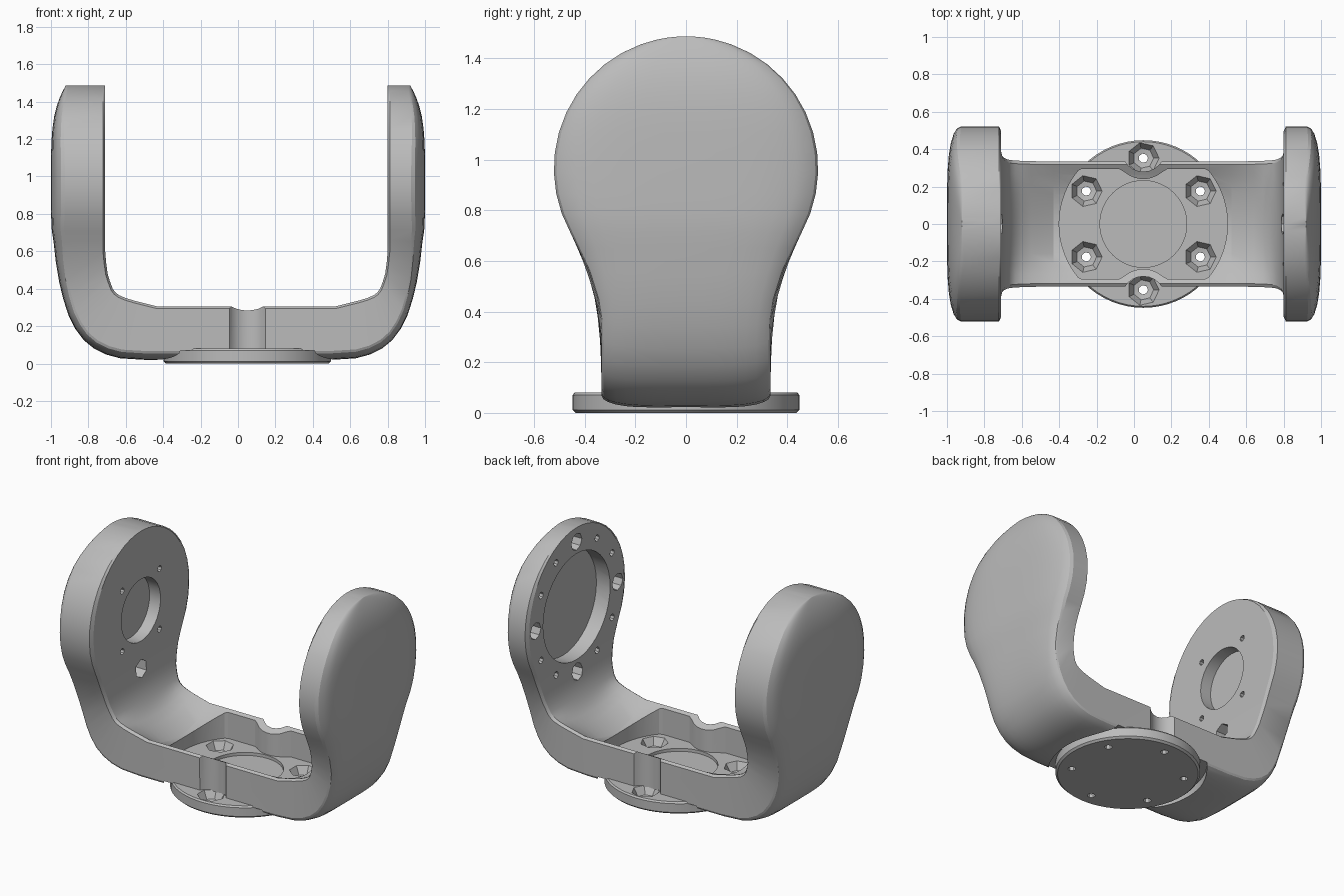
import bpy, bmesh, math
from mathutils import Matrix, Vector

if "Cube" in bpy.data.objects:
    bpy.data.objects.remove(bpy.data.objects["Cube"])

grey = bpy.data.materials.new("satin_grey")
grey.use_nodes = True
colour = (0.5, 0.5, 0.5, 1)
grey.diffuse_color = colour
grey.node_tree.nodes["Principled BSDF"].inputs["Base Color"].default_value = colour

HUB_Z, HUB_R = 0.965, 0.522      # round head of each arm
BASE_X, WALL = 0.05, 0.333       # flange centre, half width of the bridge
FLOOR, FLANGE_TOP = 0.12, 0.08


def make_object(name, bm):
    bmesh.ops.recalc_face_normals(bm, faces=bm.faces)
    mesh = bpy.data.meshes.new(name)
    bm.to_mesh(mesh)
    bm.free()
    mesh.materials.append(grey)
    obj = bpy.data.objects.new(name, mesh)
    bpy.context.collection.objects.link(obj)
    return obj


def carve(obj, bm):
    """Cut the closed shapes in bm out of obj and drop the cutter."""
    cutter = make_object("cutter", bm)
    cutter.hide_render = True
    mod = obj.modifiers.new("cut", "BOOLEAN")
    mod.operation, mod.solver, mod.object = "DIFFERENCE", "EXACT", cutter
    deps = bpy.context.evaluated_depsgraph_get()
    mesh = bpy.data.meshes.new_from_object(obj.evaluated_get(deps))
    obj.modifiers.clear()
    obj.data = mesh
    bpy.data.objects.remove(cutter)


def prism(bm, outline, z0, z1):
    face = bm.faces.new([bm.verts.new((x, y, z0)) for x, y in outline])
    top = bmesh.ops.extrude_face_region(bm, geom=[face])["geom"]
    bmesh.ops.translate(bm, vec=(0, 0, z1 - z0),
                        verts=[v for v in top if isinstance(v, bmesh.types.BMVert)])


def rod(bm, start, end, radius, sides):
    start, end = Vector(start), Vector(end)
    axis = end - start
    turn = axis.to_track_quat("Z", "Y").to_matrix().to_4x4()
    bmesh.ops.create_cone(bm, cap_ends=True, segments=sides, radius1=radius,
                          radius2=radius, depth=axis.length,
                          matrix=Matrix.Translation((start + end) / 2) @ turn)


def lathe(bm, centre, profile, sides):
    """Closed turned solid from (radius, z) points, bottom to top."""
    rings = [[bm.verts.new((centre[0] + r * math.cos(math.tau * i / sides),
                            centre[1] + r * math.sin(math.tau * i / sides), z))
              for i in range(sides)] for r, z in profile]
    for a, b in zip(rings, rings[1:]):
        for i in range(sides):
            j = (i + 1) % sides
            bm.faces.new((a[i], a[j], b[j], b[i]))
    bm.faces.new(rings[0])
    bm.faces.new(rings[-1])


def screw_hole(bm, index, top):
    """Countersunk hole, one of six around the flange centre."""
    a = math.tau * (index + 0.5) / 6
    lathe(bm, (BASE_X + 0.352 * math.cos(a), 0.352 * math.sin(a)),
          [(0.025, -0.05), (0.025, top - 0.055), (0.055, top - 0.05),
           (0.085, top + 0.001), (0.085, top + 0.05)], 7)


def half_width(z):
    if z > 0.7:
        return math.sqrt(max(0, HUB_R ** 2 - (z - HUB_Z) ** 2))
    t = max(0, (z - 0.28) / 0.42)
    return WALL + 0.119 * t ** 1.8


# Half of the U: pairs of inner and outer points, from the arm top to the bridge
half = []
for deg in (0, 4, 8, 13, *range(20, 120, 9)):
    c = math.cos(math.radians(deg))
    z = HUB_Z + HUB_R * c
    half.append(((-0.71, z), (-0.92 - 0.08 * (1 - c ** 4), z)))
half += [((-0.71, 0.66), (-0.986, 0.65)), ((-0.71, 0.60), (-0.975, 0.55)),
         ((-0.705, 0.54), (-0.955, 0.43)), ((-0.697, 0.48), (-0.933, 0.34)),
         ((-0.685, 0.44), (-0.905, 0.255)), ((-0.67, 0.40), (-0.87, 0.185)),
         ((-0.655, 0.38), (-0.825, 0.125)), ((-0.635, 0.365), (-0.77, 0.08)),
         ((-0.60, 0.35), (-0.705, 0.048)), ((-0.55, 0.335), (-0.63, 0.028)),
         ((-0.43, 0.305), (-0.50, 0.02))]
other = [((0.09 - i[0], i[1]), (-o[0], o[1])) for i, o in reversed(half)]

# Bracket: domed outside, flat chamfered inside with a trough along the bridge
bm = bmesh.new()
rings = []
for inner, outer in half + other:
    pi, po = Vector((inner[0], 0, inner[1])), Vector((outer[0], 0, outer[1]))
    inward = (pi - po).normalized()
    wi, wo = half_width(inner[1]), half_width(outer[1])
    ring = [pi - inward * 0.012 + Vector((0, -wi, 0))]
    for k in range(17):
        s = math.sin(math.pi * (k / 16 - 0.5))
        drop = 0.075 * wo / HUB_R * (1 - math.sqrt(max(0, 1 - s ** 4)))
        ring.append(po + inward * drop + Vector((0, wo * s, 0)))
    ring.append(pi - inward * 0.012 + Vector((0, wi, 0)))
    trough = 0.1 * max(0, min(1, (0.385 - inner[1]) / 0.08))
    for k in range(13):
        s = 1 - k / 6
        ring.append(pi + Vector((0, wi * 0.95 * s, -trough * (1 - s * s))))
    rings.append([bm.verts.new(p) for p in ring])
for a, b in zip(rings, rings[1:]):
    for i in range(len(a)):
        j = (i + 1) % len(a)
        bm.faces.new((a[i], a[j], b[j], b[i]))
bmesh.ops.remove_doubles(bm, verts=bm.verts, dist=0.0005)
bracket = make_object("bracket", bm)

# Round pocket in the bridge, pinched in beside the two outer screws
cut = bmesh.new()
outline = []
for i in range(96):
    a = math.tau * (i + 0.5) / 96
    x, y = 0.45 * math.cos(a), 0.45 * math.sin(a)
    limit = 0.295
    if abs(x) < 0.155:
        limit = min(limit, 0.395 - math.sqrt(0.155 ** 2 - x * x))
    outline.append((BASE_X + x, max(-limit, min(limit, y))))
prism(cut, outline, FLOOR, 0.6)
for side in (-1, 1):
    rod(cut, (BASE_X, side * 0.395, -0.1), (BASE_X, side * 0.395, 0.6), 0.115, 24)

# Right arm: bearing pocket, four screw holes and a cable hole
rod(cut, (-0.79, 0, HUB_Z), (-0.6, 0, HUB_Z), 0.205, 32)
for y in (-0.195, 0.195):
    for dz in (-0.2, 0.2):
        rod(cut, (-0.77, y, HUB_Z + dz), (-0.6, y, HUB_Z + dz), 0.02, 8)
rod(cut, (-0.79, 0, 0.58), (-0.6, 0, 0.58), 0.06, 6)

# Left arm: wide pocket ringed by large and small holes
rod(cut, (0.9, 0, HUB_Z), (0.7, 0, HUB_Z), 0.35, 40)
for i in range(12):
    a = math.tau * i / 12
    y, z = 0.428 * math.sin(a), HUB_Z + 0.428 * math.cos(a)
    rod(cut, (0.88, y, z), (0.7, y, z), 0.022 if i % 3 else 0.055, 8)
carve(bracket, cut)

# Clearance under the bridge around the flange
cut = bmesh.new()
rod(cut, (BASE_X, 0, -0.1), (BASE_X, 0, 0.07), 0.49, 64)
carve(bracket, cut)

# Pocket floor: four screw holes and a shallow centre recess
cut = bmesh.new()
rod(cut, (BASE_X, 0, FLOOR - 0.02), (BASE_X, 0, FLOOR + 0.1), 0.232, 48)
for i in (0, 2, 3, 5):
    screw_hole(cut, i, FLOOR)
carve(bracket, cut)

# Base flange: the same screws pass through, two of them outside the bridge
bm = bmesh.new()
lathe(bm, (BASE_X, 0), [(0.435, 0), (0.448, 0.012), (0.448, 0.07), (0.44, FLANGE_TOP)], 64)
flange = make_object("base_flange", bm)
cut = bmesh.new()
for i in range(6):
    screw_hole(cut, i, FLANGE_TOP if i in (1, 4) else FLOOR)
carve(flange, cut)

# Smooth shading with crisp edges
for obj in (bracket, flange):
    bpy.ops.object.select_all(action="DESELECT")
    obj.select_set(True)
    bpy.context.view_layer.objects.active = obj
    bpy.ops.object.shade_smooth_by_angle(angle=math.radians(20))
